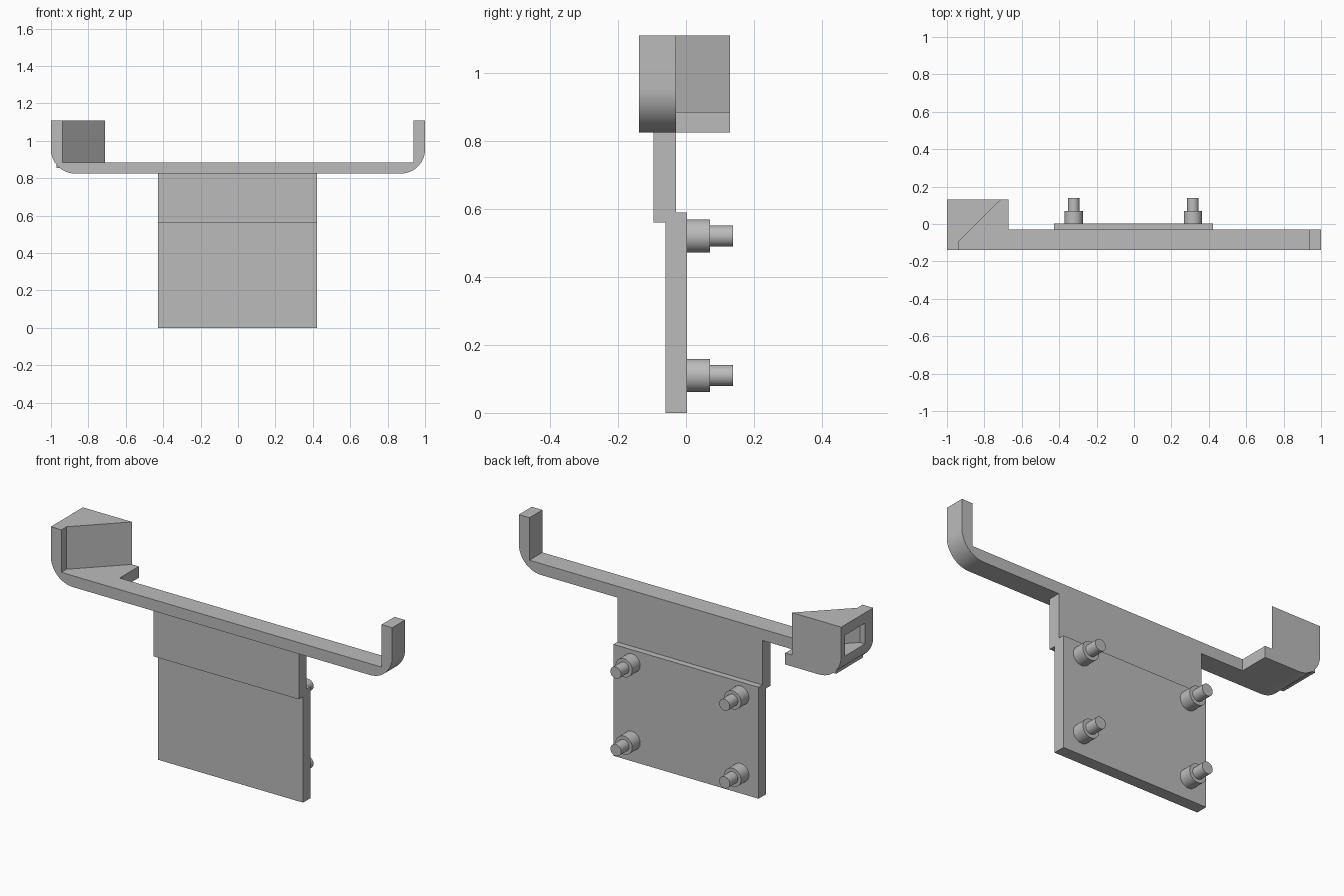
import bpy, bmesh, math
from mathutils import Vector

if "Cube" in bpy.data.objects:
    bpy.data.objects.remove(bpy.data.objects["Cube"], do_unlink=True)

grey = bpy.data.materials.new("plain grey")
grey.use_nodes = True
grey.diffuse_color = (0.5, 0.5, 0.5, 1)
grey.node_tree.nodes["Principled BSDF"].inputs["Base Color"].default_value = (0.5, 0.5, 0.5, 1)


def prism(name, outline, axis, start, end):
    """Extrude a 2D outline along the given axis."""
    def place(p, depth):
        a, b = p
        return {"x": (depth, a, b), "y": (a, depth, b), "z": (a, b, depth)}[axis]
    bm = bmesh.new()
    base = bm.faces.new([bm.verts.new(place(p, start)) for p in outline])
    top = bmesh.ops.extrude_face_region(bm, geom=[base])["geom"]
    shift = Vector(place((0, 0), end - start))
    bmesh.ops.translate(bm, vec=shift, verts=[v for v in top if isinstance(v, bmesh.types.BMVert)])
    bmesh.ops.recalc_face_normals(bm, faces=bm.faces)
    mesh = bpy.data.meshes.new(name)
    bm.to_mesh(mesh)
    bm.free()
    mesh.materials.append(grey)
    obj = bpy.data.objects.new(name, mesh)
    bpy.context.collection.objects.link(obj)
    return obj


def activate(obj):
    bpy.ops.object.select_all(action="DESELECT")
    obj.select_set(True)
    bpy.context.view_layer.objects.active = obj


def combine(obj, other, operation):
    """Apply a boolean and discard the second shape."""
    activate(obj)
    mod = obj.modifiers.new("combine", "BOOLEAN")
    mod.operation, mod.object, mod.solver = operation, other, "EXACT"
    bpy.ops.object.modifier_apply(modifier=mod.name)
    bpy.data.objects.remove(other, do_unlink=True)


def smooth(obj):
    activate(obj)
    bpy.ops.object.shade_smooth_by_angle(angle=math.radians(30))


def rounded_corner(side):
    """Outer bend, from the upright down to the underside."""
    for i in range(17):
        t = math.pi / 2 * i / 16
        yield (side * (1 - RADIUS + RADIUS * math.cos(t)), LOW + RADIUS - RADIUS * math.sin(t))


LOW, FLOOR, TOP = 0.825, 0.885, 1.11
FRONT, RAIL_BACK, BACK = -0.138, -0.03, 0.13
INNER, RADIUS = 0.938, 0.13

# Long rail with an upturned hook at each end
left_end = [(-INNER, FLOOR), (-INNER, TOP), (-1, TOP)] + list(rounded_corner(-1))
right_end = list(reversed(list(rounded_corner(1)))) + [(1, TOP), (INNER, TOP), (INNER, FLOOR)]
rail = prism("hook_rail", left_end + right_end, "y", FRONT, RAIL_BACK)

# Deeper end bracket with its slanted block
bracket = prism("end_bracket", left_end + [(-0.672, LOW), (-0.672, FLOOR)], "y", FRONT, BACK)
wedge = prism("slanted_block", [(-0.97, -0.095), (-INNER, -0.095), (-0.712, BACK), (-0.97, BACK)],
              "z", FLOOR - 0.03, TOP)
combine(bracket, wedge, "UNION")
combine(rail, bracket, "UNION")

# Pocket opening through the outer end face
pocket = prism("pocket_cutter", [(-1.1, -0.07), (-0.97, -0.07), (-0.8, 0.1), (-1.1, 0.1)], "z", 0.945, 1.055)
combine(rail, pocket, "DIFFERENCE")
smooth(rail)

# Stepped mounting plate
prism("mounting_plate", [(-0.06, 0), (0.003, 0), (0.003, 0.59), (RAIL_BACK, 0.59), (RAIL_BACK, LOW),
                         (-0.095, LOW), (-0.095, 0.56), (-0.06, 0.56)], "x", -0.427, 0.423)

# Four stepped pegs on the back of the plate
for x, side in ((-0.322, "right"), (0.315, "left")):
    for z, level in ((0.11, "lower"), (0.52, "upper")):
        for part, radius, y0, y1 in (("collar", 0.049, 0, 0.07), ("pin", 0.031, 0.065, 0.138)):
            ring = [(x + radius * math.cos(a), z + radius * math.sin(a))
                    for a in (math.tau * i / 32 for i in range(32))]
            smooth(prism(f"{level}_{side}_peg_{part}", ring, "y", y0, y1))
